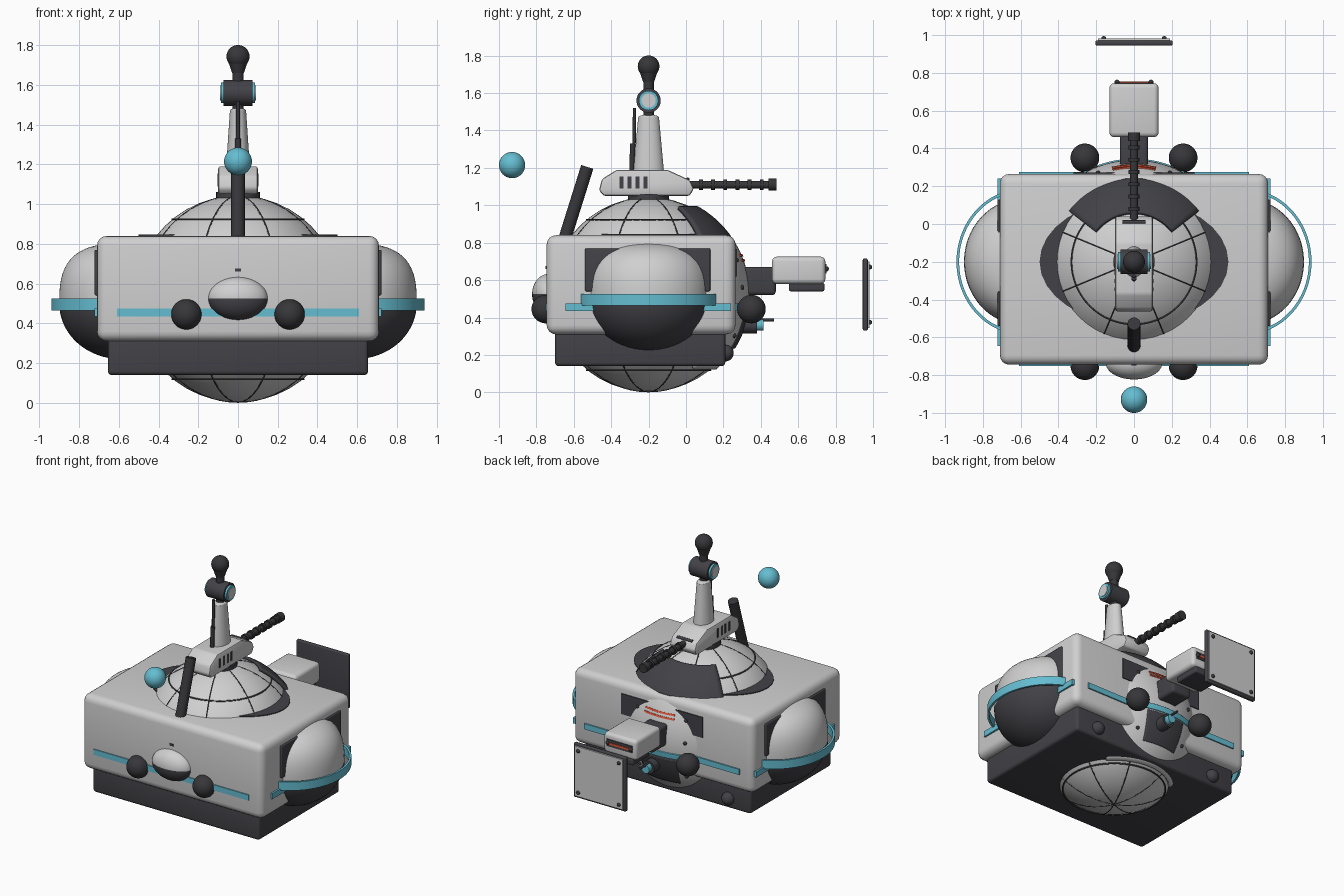
import bpy, bmesh
from math import sin, cos, pi, radians
from mathutils import Vector, Matrix

if "Cube" in bpy.data.objects:
    bpy.data.objects.remove(bpy.data.objects["Cube"])


def material(name, rgb):
    m = bpy.data.materials.new(name)
    m.use_nodes = True
    m.diffuse_color = (*rgb, 1)
    m.node_tree.nodes["Principled BSDF"].inputs["Base Color"].default_value = (*rgb, 1)
    return m


LIGHT = material("light grey", (0.63, 0.63, 0.63))
DARK = material("charcoal", (0.055, 0.053, 0.062))
BLACK = material("dark rubber", (0.038, 0.037, 0.041))
CYAN = material("cyan", (0.13, 0.51, 0.64))
RED = material("orange red", (0.75, 0.09, 0.04))
CORE = Vector((0, -0.2, 0.523))


def finish(name, bm, *mats):
    bmesh.ops.recalc_face_normals(bm, faces=bm.faces)
    mesh = bpy.data.meshes.new(name)
    bm.to_mesh(mesh)
    bm.free()
    for m in mats:
        mesh.materials.append(m)
    ob = bpy.data.objects.new(name, mesh)
    bpy.context.collection.objects.link(ob)
    bpy.ops.object.select_all(action='DESELECT')
    ob.select_set(True)
    bpy.context.view_layer.objects.active = ob
    bpy.ops.object.shade_smooth_by_angle(angle=radians(35))
    return ob


def box(name, x, y, z, mat, bevel=0.0):
    bm = bmesh.new()
    size = (x[1] - x[0], y[1] - y[0], z[1] - z[0])
    mid = Vector((sum(x), sum(y), sum(z))) / 2
    bmesh.ops.create_cube(bm, size=1, matrix=Matrix.Translation(mid) @ Matrix.Diagonal((*size, 1)))
    if bevel:
        bmesh.ops.bevel(bm, geom=bm.edges[:], offset=bevel, segments=4, profile=0.5, affect='EDGES')
    return finish(name, bm, mat)


def ball(name, at, r, mat, lower=None):
    """Ball or ellipsoid; its lower half may have its own material."""
    r = (r, r, r) if isinstance(r, float) else r
    bm = bmesh.new()
    bmesh.ops.create_uvsphere(bm, u_segments=48, v_segments=24, radius=1,
                              matrix=Matrix.Translation(at) @ Matrix.Diagonal((*r, 1)))
    for f in bm.faces:
        f.material_index = int(lower is not None and f.calc_center_median().z < at[2])
    return finish(name, bm, mat, lower or mat)


def rod(name, a, b, r, mat, r2=None):
    a, b = Vector(a), Vector(b)
    turn = (b - a).to_track_quat('Z', 'Y').to_matrix().to_4x4()
    bm = bmesh.new()
    bmesh.ops.create_cone(bm, cap_ends=True, segments=32, radius1=r, radius2=r2 or r,
                          depth=(b - a).length, matrix=Matrix.Translation((a + b) / 2) @ turn)
    return finish(name, bm, mat)


def patch(name, r, az, el, mat, thick=0.02):
    """Curved panel on the core, bounded by azimuth and elevation."""
    bm, n = bmesh.new(), 24
    rows = []
    for i in range(n + 1):
        e = radians(el[0] + (el[1] - el[0]) * i / n)
        angles = [radians(az[0] + (az[1] - az[0]) * j / n) for j in range(n + 1)]
        rows.append([bm.verts.new(CORE + r * Vector((cos(a) * cos(e), sin(a) * cos(e), sin(e))))
                     for a in angles])
    for p, q in zip(rows, rows[1:]):
        for j in range(n):
            bm.faces.new((p[j], p[j + 1], q[j + 1], q[j]))
    ob = finish(name, bm, mat)
    mod = ob.modifiers.new("thickness", 'SOLIDIFY')
    mod.thickness, mod.offset = thick, -1


def lathe(name, profile, at, scale, *mats, closed=False, split=None, turn=None):
    """Spin (radius, height) points about z, then turn, scale and place."""
    bm = bmesh.new()
    vs = [bm.verts.new((r, 0, h)) for r, h in profile]
    edges = [bm.edges.new(p) for p in zip(vs, vs[1:] + (vs[:1] if closed else []))]
    bmesh.ops.spin(bm, geom=vs + edges, cent=(0, 0, 0), axis=(0, 0, 1), angle=2 * pi, steps=64)
    bmesh.ops.remove_doubles(bm, verts=bm.verts, dist=0.0002)
    if split is not None:
        for f in bm.faces:
            f.material_index = int(f.calc_center_median().z < split)
    bm.transform(Matrix.Translation(at) @ (turn or Matrix()) @ Matrix.Diagonal((*scale, 1)))
    return finish(name, bm, *mats)


def groove(name, r, z, turn=None):
    points = [(r + 0.005 * cos(t * pi / 3), z + 0.005 * sin(t * pi / 3)) for t in range(6)]
    lathe(name, points, CORE, (1, 1, 1), DARK, closed=True, turn=turn)


# Hull
box("hull", (-0.71, 0.71), (-0.745, 0.265), (0.31, 0.84), LIGHT, 0.05)
box("lower_hull", (-0.655, 0.655), (-0.70, 0.21), (0.14, 0.33), DARK, 0.02)
rod("deck_plate", (0, 0, 0.83), (0, 0, 0.846), 1, DARK).scale = (0.5, 0.33, 1)
bpy.context.object.location.y = CORE.y
box("front_slot", (-0.014, 0.014), (-0.75, -0.74), (0.66, 0.675), DARK)
box("front_stripe", (-0.61, 0.61), (-0.752, -0.74), (0.435, 0.475), CYAN)
box("rear_stripe", (-0.61, 0.61), (0.26, 0.274), (0.435, 0.475), CYAN)
box("rear_recess", (-0.32, 0.32), (0.26, 0.272), (0.62, 0.765), DARK)
ball("front_eye", (0, -0.735, 0.525), (0.15, 0.088, 0.108), LIGHT, DARK)

# Core sphere with its panel lines
ball("core", CORE, 0.52, LIGHT)
for k in range(4):
    groove("core_meridian", 0.518, 0,
           Matrix.Rotation(radians(22.5 + 45 * k), 4, 'Z') @ Matrix.Rotation(pi / 2, 4, 'X'))
for h in (-0.405, 0.4):
    groove("core_ring", 0.331, h)
patch("top_dark_panel", 0.54, (38, 142), (35, 61), DARK)
patch("rear_bulge", 0.54, (42, 138), (-48, 34), LIGHT)
patch("rear_cyan_band", 0.548, (50, 130), (-9, -5), CYAN)
patch("rear_lower_panel", 0.545, (74, 106), (-32, -10), DARK)
for e in (19, 22):
    patch("rear_glow", 0.546, (77, 103), (e, e + 1.3), RED)
for a in (68, 112):
    for e in (-24, 4, 20):
        d = Vector((cos(radians(a)) * cos(radians(e)), sin(radians(a)) * cos(radians(e)), sin(radians(e))))
        ball("bulge_bolt", CORE + d * 0.54, 0.012, BLACK)

# Side pods, mirrored
pod = []
for i in range(33):
    t = pi / 2 - pi * i / 32
    n = 2 / 2.8 if t > 0 else 1
    pod.append((max(cos(t), 0) ** n, 0.3 * abs(sin(t)) ** n if t > 0 else 0.28 * sin(t)))
band = [(0.96, -0.03), (1, -0.03), (1, 0.03), (0.96, 0.03)]
for s, side in ((1, "left"), (-1, "right")):
    lathe(side + "_pod", pod, (s * 0.59, -0.2, 0.5), (0.31, 0.335, 1), LIGHT, DARK, split=0)
    lathe(side + "_pod_band", band, (s * 0.59, -0.2, 0.495), (0.35, 0.385, 1), CYAN, closed=True)
    xs = sorted((s * 0.70, s * 0.722))
    box(side + "_stripe", xs, (-0.645, 0.24), (0.435, 0.475), CYAN)
    box(side + "_pod_backing", xs, (-0.54, 0.13), (0.54, 0.77), DARK, 0.008)
    # Sensor balls
    ball(side + "_front_ball", (s * 0.26, -0.75, 0.445), 0.076, BLACK)
    ball(side + "_rear_ball", (s * 0.26, 0.35, 0.445), 0.076, BLACK)
    ball(side + "_rear_stud", (s * 0.48, 0.21, 0.21), 0.045, DARK)

# Rear arm and its housing
box("rear_arm", (-0.075, 0.075), (0.25, 0.48), (0.52, 0.67), DARK, 0.02)
box("arm_housing", (-0.13, 0.13), (0.46, 0.745), (0.58, 0.725), LIGHT, 0.025)
box("housing_base", (-0.1, 0.1), (0.55, 0.74), (0.54, 0.585), DARK, 0.01)
box("housing_slot", (-0.1, 0.1), (0.74, 0.75), (0.635, 0.685), DARK)
box("housing_glow", (-0.08, 0.08), (0.745, 0.754), (0.65, 0.665), RED)
for x in (-0.09, 0.09):
    ball("housing_stud", (x, 0.75, 0.66), 0.014, BLACK)

# Rear nozzle
rod("nozzle_collar", (0.03, 0.28, 0.36), (0.03, 0.38, 0.36), 0.045, DARK)
rod("nozzle", (0.03, 0.37, 0.36), (0.03, 0.415, 0.36), 0.03, CYAN)
rod("nozzle_pin", (0.03, 0.36, 0.387), (0.03, 0.47, 0.387), 0.008, BLACK)

# Floating rear plate
box("plate", (-0.205, 0.205), (0.945, 0.972), (0.33, 0.715), DARK, 0.008)
box("plate_face", (-0.19, 0.19), (0.97, 0.982), (0.345, 0.70), LIGHT)
for x in (-0.16, 0.16):
    for z in (0.375, 0.67):
        ball("plate_bolt", (x, 0.982, z), 0.013, BLACK)

# Turret head
rod("neck", (0, -0.2, 1.02), (0, -0.2, 1.06), 0.11, DARK)
outline = [(-0.44, 1.05), (-0.465, 1.08), (-0.45, 1.14), (-0.37, 1.19), (-0.1, 1.19),
           (0.02, 1.135), (0.042, 1.09), (0.02, 1.05)]
bm = bmesh.new()
face = bm.faces.new([bm.verts.new((-0.1, y, z)) for y, z in outline])
new = bmesh.ops.extrude_face_region(bm, geom=[face])["geom"]
bmesh.ops.translate(bm, vec=(0.2, 0, 0), verts=[v for v in new if isinstance(v, bmesh.types.BMVert)])
bmesh.ops.bevel(bm, geom=bm.edges[:], offset=0.012, segments=2, profile=0.5, affect='EDGES')
finish("turret_head", bm, LIGHT)
for s in (-1, 1):
    for k in range(4):
        y = -0.355 + 0.043 * k
        box("head_vent", sorted((s * 0.095, s * 0.102)), (y, y + 0.02), (1.09, 1.155), DARK)
rod("head_slot", (-0.06, 0.01, 1.138), (0.06, 0.01, 1.138), 0.01, DARK)

# Ribbed barrel
rod("barrel", (0, 0.02, 1.11), (0, 0.45, 1.11), 0.021, BLACK)
for k in range(6):
    rod("barrel_rib", (0, 0.07 + 0.065 * k, 1.11), (0, 0.09 + 0.065 * k, 1.11), 0.029, BLACK)
rod("barrel_tip", (0, 0.44, 1.11), (0, 0.485, 1.11), 0.032, BLACK)

# Mast with lamp drum and top knob
rod("mast", (0, 0, 0), (0, 0, 0.29), 1, LIGHT, 0.68).scale = (0.06, 0.082, 1)
bpy.context.object.location = (0, -0.2, 1.18)
ball("mast_cap", (0, -0.2, 1.47), (0.04, 0.055, 0.015), LIGHT)
rod("mast_neck", (0, -0.2, 1.47), (0, -0.2, 1.69), 0.028, BLACK)
rod("lamp_drum", (-0.072, -0.2, 1.56), (0.072, -0.2, 1.56), 0.065, DARK)
rod("lamp_rings", (-0.086, -0.2, 1.56), (0.086, -0.2, 1.56), 0.052, CYAN)
rod("lamp_lenses", (-0.09, -0.2, 1.56), (0.09, -0.2, 1.56), 0.038, LIGHT)
rod("knob_stem", (0, -0.2, 1.66), (0, -0.2, 1.72), 0.03, BLACK, 0.05)
ball("knob", (0, -0.2, 1.743), 0.058, BLACK)

# Aerials and floating orb
rod("aerial_base", (0, -0.29, 1.17), (0, -0.285, 1.33), 0.014, BLACK)
rod("aerial", (0, -0.278, 1.31), (0, -0.275, 1.52), 0.009, BLACK)
rod("front_rod", (0, -0.655, 0.80), (0, -0.528, 1.205), 0.034, BLACK)
ball("orb", (0, -0.93, 1.215), 0.07, CYAN)
